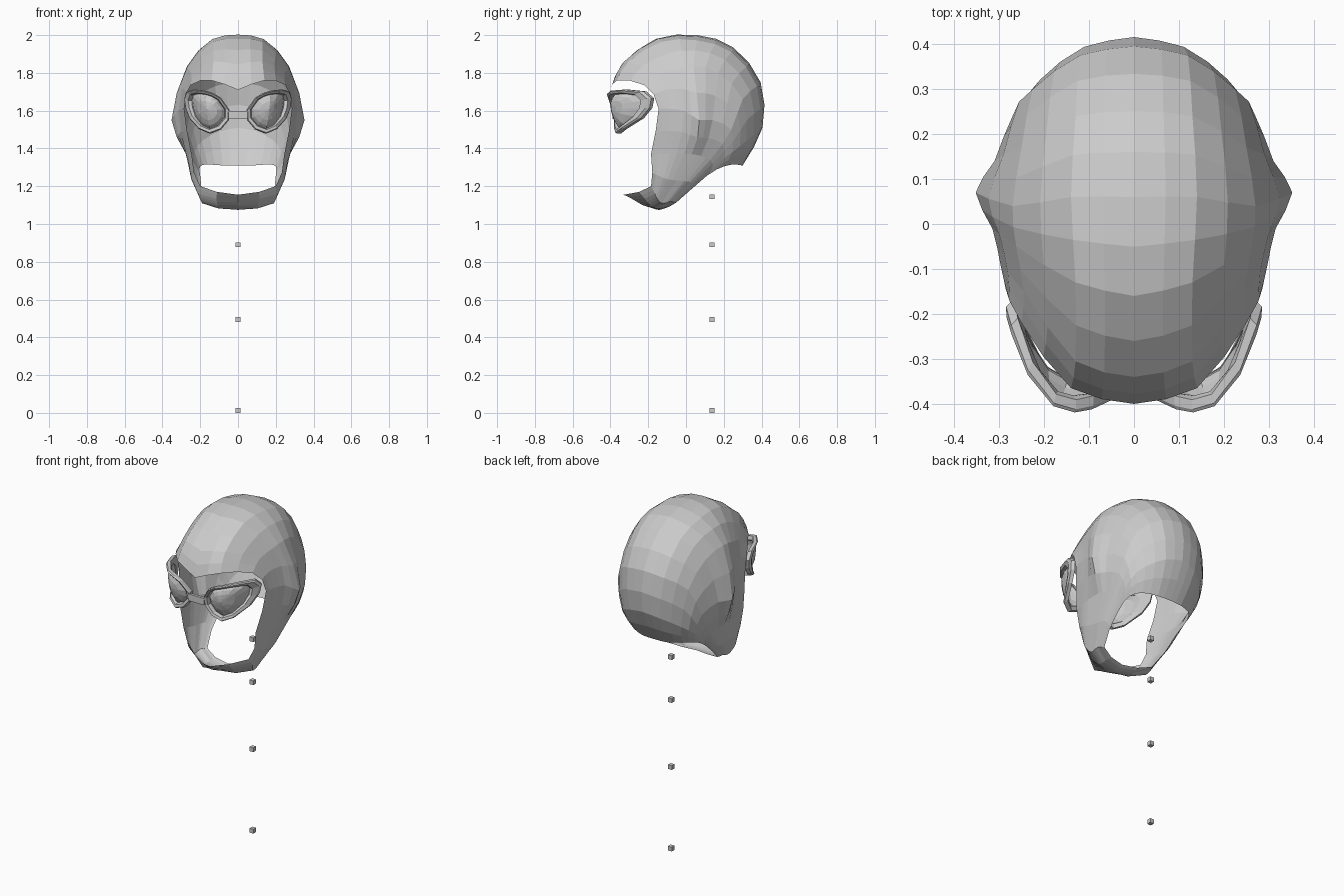
import bpy, bmesh
from mathutils import Vector

if "Cube" in bpy.data.objects:
    bpy.data.objects.remove(bpy.data.objects["Cube"])


def make_object(name, verts, faces, mirror=True):
    me = bpy.data.meshes.new(name)
    bm = bmesh.new()
    vs = [bm.verts.new(v) for v in verts]
    for f in faces:
        bm.faces.new([vs[i] for i in f])
    bmesh.ops.recalc_face_normals(bm, faces=bm.faces)
    bm.to_mesh(me)
    bm.free()
    ob = bpy.data.objects.new(name, me)
    bpy.context.collection.objects.link(ob)
    if mirror:
        mod = ob.modifiers.new("mirror", 'MIRROR')
        mod.use_clip = True
        mod.merge_threshold = 0.002
    return ob


def smooth_path(pts, n=2):
    """Catmull-Rom through the points, n steps per span."""
    p = [Vector(q) for q in pts]
    p = [2 * p[0] - p[1]] + p + [2 * p[-1] - p[-2]]
    out = []
    for i in range(1, len(p) - 2):
        a, b, c, d = p[i - 1:i + 3]
        for k in range(n):
            t = k / n
            out.append(0.5 * (2 * b + (c - a) * t + (2 * a - 5 * b + 4 * c - d) * t * t
                              + (3 * b - a - 3 * c + d) * t ** 3))
    return out + [p[-2]]


def box(name, size, loc):
    v = [(loc[0] + x * size[0] / 2, loc[1] + y * size[1] / 2, loc[2] + z * size[2] / 2)
         for x in (-1, 1) for y in (-1, 1) for z in (-1, 1)]
    f = [(0, 1, 3, 2), (4, 6, 7, 5), (0, 4, 5, 1), (2, 3, 7, 6), (0, 2, 6, 4), (1, 5, 7, 3)]
    return make_object(name, v, f, mirror=False)


# Cowl: guide lines running from the face opening back to the neck opening
crown = [(0, -.40, 1.71), (0, -.34, 1.845), (0, -.16, 1.98), (0, .06, 2.0),
         (0, .25, 1.935), (0, .395, 1.75), (0, .405, 1.51), (0, .30, 1.31)]
brow = [(.14, -.365, 1.76), (.13, -.305, 1.86), (.13, -.13, 1.965), (.14, .06, 1.972),
        (.13, .24, 1.91), (.12, .375, 1.73), (.10, .385, 1.49), (.08, .295, 1.31)]
temple = [(.25, -.22, 1.735), (.245, -.15, 1.79), (.262, -.05, 1.82), (.27, .04, 1.835),
          (.25, .17, 1.80), (.225, .30, 1.66), (.19, .32, 1.44), (.16, .26, 1.315)]
ear = [(.285, -.145, 1.61), (.297, -.09, 1.61), (.315, -.01, 1.60), (.352, .07, 1.55),
       (.31, .14, 1.55), (.27, .24, 1.50), (.23, .245, 1.38), (.20, .20, 1.305)]
jaw = [(.245, -.185, 1.37), (.262, -.12, 1.37), (.275, -.05, 1.37), (.275, .03, 1.37),
       (.265, .08, 1.36), (.25, .13, 1.34), (.22, .14, 1.30), (.20, .11, 1.255)]
chin_corner = [(.20, -.185, 1.20), (.21, -.165, 1.16), (.20, -.15, 1.13), (.19, -.13, 1.11),
               (.19, -.10, 1.113), (.185, -.08, 1.12), (.175, -.06, 1.115), (.165, -.05, 1.115)]
chin = [(0, -.33, 1.155), (0, -.28, 1.13), (0, -.23, 1.10), (0, -.19, 1.088),
        (0, -.16, 1.078), (0, -.14, 1.075), (0, -.12, 1.08), (0, -.10, 1.09)]

guides = [smooth_path(g) for g in (crown, brow, temple, ear, jaw, chin_corner, chin)]
rings = [smooth_path(r) for r in zip(*guides)]
w = len(rings[0])
verts = [v for r in rings for v in r]
for i in range(0, len(verts), w):
    verts[i].x = verts[i + w - 1].x = 0
faces = [(i * w + j, i * w + j + 1, (i + 1) * w + j + 1, (i + 1) * w + j)
         for i in range(len(rings) - 1) for j in range(w - 1)]
make_object("cowl", verts, faces)

# Goggles: front outline (x, z), bent around the face
outline = [(.045, 1.605), (.09, 1.668), (.13, 1.692), (.18, 1.706), (.24, 1.712), (.278, 1.702),
           (.29, 1.665), (.283, 1.615), (.262, 1.56), (.21, 1.503), (.15, 1.478), (.09, 1.50),
           (.048, 1.55)]
bend = [(0, -.393), (.06, -.405), (.12, -.416), (.17, -.405), (.21, -.37), (.24, -.32),
        (.27, -.245), (.30, -.16)]
mid = Vector((.165, 1.605))


def bent(x, z, depth):
    for (x0, y0), (x1, y1) in zip(bend, bend[1:]):
        if x <= x1:
            break
    y = y0 + (y1 - y0) * (x - x0) / (x1 - x0)
    slope = max(0, (x - .12)) / .17
    return Vector((x - depth * .7 * slope, y + depth * (1 - .3 * slope) + (1.66 - z) * .2, z))


def goggle_rings(levels, closed):
    n = len(outline)
    v = []
    for scale, depth in levels:
        for p in outline:
            q = mid + (Vector(p) - mid) * scale
            v.append(bent(q.x, q.y, depth))
    m = len(levels)
    f = [(i * n + j, i * n + (j + 1) % n, ((i + 1) % m) * n + (j + 1) % n, ((i + 1) % m) * n + j)
         for i in range(m if closed else m - 1) for j in range(n)]
    if not closed:
        v.append(bent(mid.x, mid.y, levels[-1][1] - .004))
        f += [((m - 1) * n + j, (m - 1) * n + (j + 1) % n, m * n) for j in range(n)]
    return v, f


make_object("goggle_rim", *goggle_rings([(1, .03), (1, .008), (.95, 0), (.83, .008), (.78, .035)], True))
make_object("goggle_lens", *goggle_rings([(.82, .034), (.66, .018), (.45, .008), (.22, .003)], False))
box("goggle_bridge", (.10, .016, .04), (0, -.382, 1.577))

# Small marker cubes below the head
for k, z in enumerate((.0125, .494, .89, 1.144)):
    box(f"marker_cube_{k + 1}", (.025, .025, .025), (0, .138, z))
